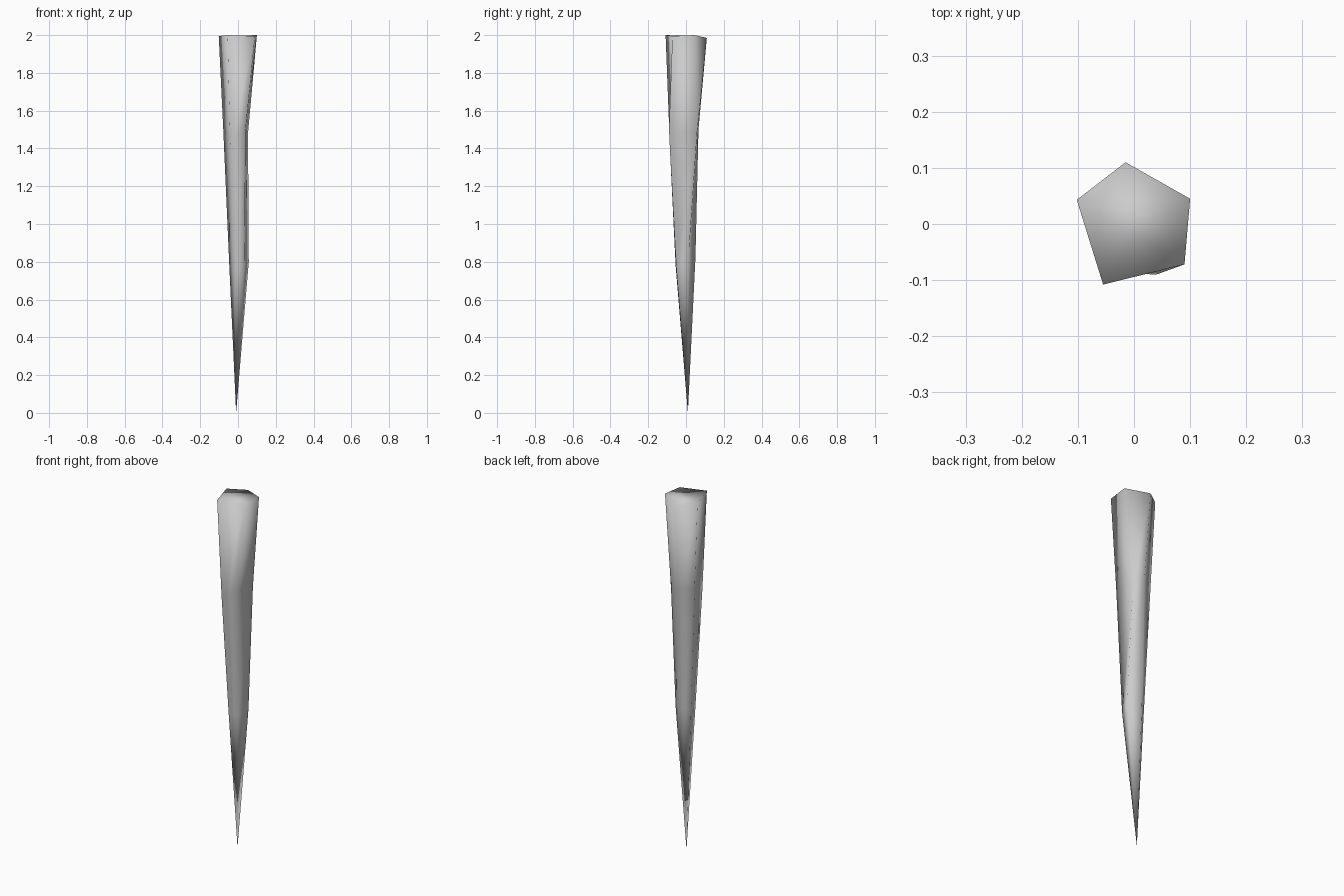
import bpy, bmesh

if "Cube" in bpy.data.objects:
    bpy.data.objects.remove(bpy.data.objects["Cube"])

# Irregular five-sided rings, ordered: back, right, front right, front left, left
TOP = [(-0.015, 0.11, 1.985), (0.10, 0.045, 2.0), (0.09, -0.072, 1.995),
       (-0.055, -0.108, 2.0), (-0.102, 0.043, 1.995)]
UPPER = [(-0.012, 0.066, 1.5), (0.053, 0.058, 1.48), (0.04, -0.09, 1.5),
         (-0.042, -0.087, 1.45), (-0.078, 0.035, 1.5)]
LOWER = [(-0.01, 0.05, 0.82), (0.057, 0.012, 0.8), (0.034, -0.052, 0.78),
         (-0.02, -0.055, 0.78), (-0.047, 0.022, 0.8)]
TIP = (-0.01, 0.01, 0.0)

bm = bmesh.new()
rings = [[bm.verts.new(p) for p in ring] for ring in (TOP, UPPER, LOWER)]
tip = bm.verts.new(TIP)

# Shaft sides
for a, b in zip(rings, rings[1:]):
    for i in range(5):
        j = (i + 1) % 5
        bm.faces.new((a[i], a[j], b[j], b[i]))

# Pointed end and cap
for i in range(5):
    bm.faces.new((rings[2][i], rings[2][(i + 1) % 5], tip))
bm.faces.new(rings[0])

bmesh.ops.recalc_face_normals(bm, faces=bm.faces)
for f in bm.faces:
    f.smooth = True
mesh = bpy.data.meshes.new("spike")
bm.to_mesh(mesh)
bm.free()
bpy.context.collection.objects.link(bpy.data.objects.new("spike", mesh))
